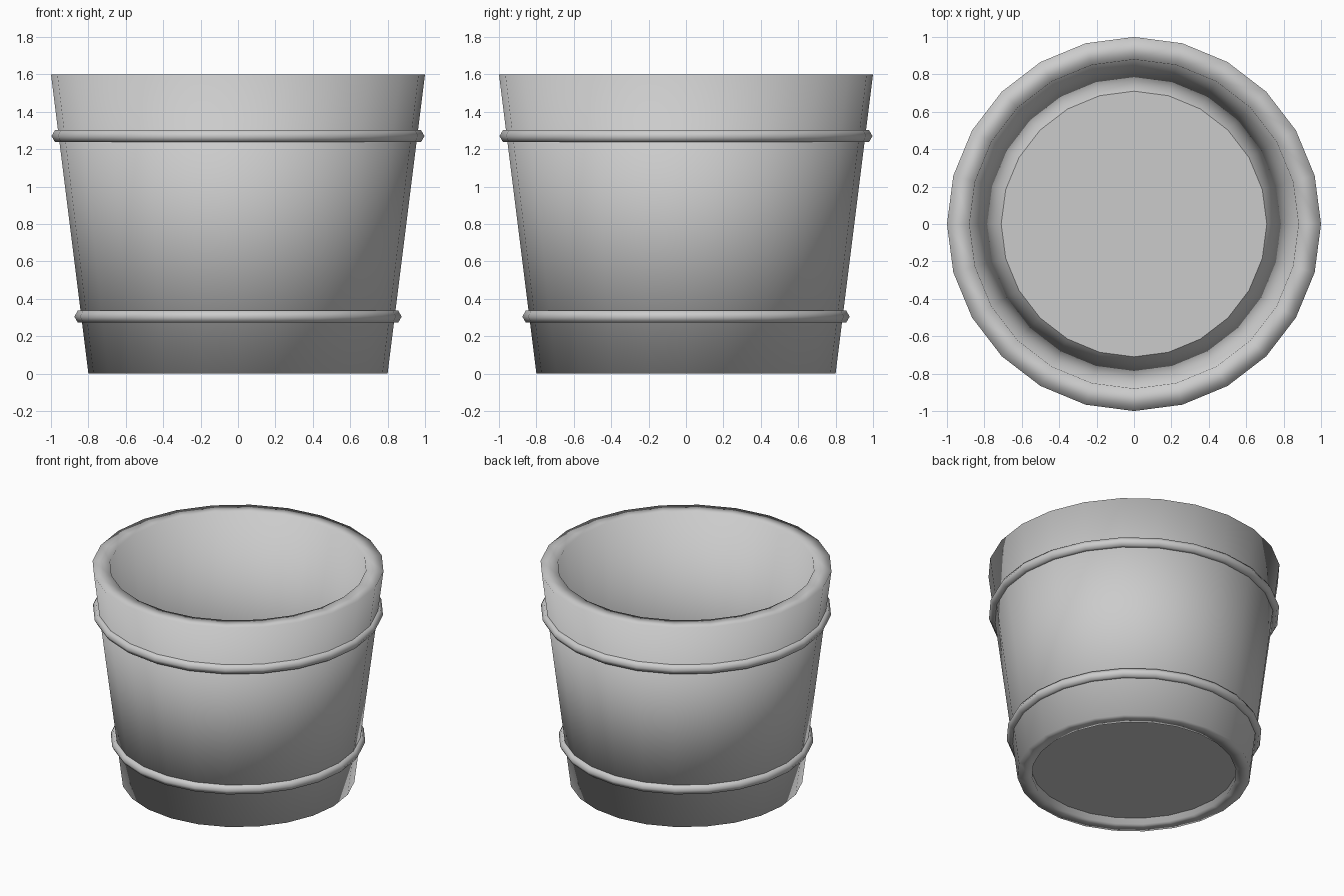
import bpy
import bmesh
from math import cos, sin, tau

SIDES = 24

old = bpy.data.objects.get("Cube")
if old:
    bpy.data.objects.remove(old, do_unlink=True)

# One plain grey for every part
grey = bpy.data.materials.new("plain_grey")
grey.use_nodes = True
colour = (0.6, 0.6, 0.6, 1)
grey.diffuse_color = colour
grey.node_tree.nodes["Principled BSDF"].inputs["Base Color"].default_value = colour


def lathe(name, profile, smooth=True):
    """Spin a closed (radius, height) profile around the z axis."""
    bm = bmesh.new()
    rings = [[bm.verts.new((r * cos(tau * i / SIDES), r * sin(tau * i / SIDES), z))
              for i in range(SIDES)] for r, z in profile]
    for lower, upper in zip(rings, rings[1:] + rings[:1]):
        for i in range(SIDES):
            j = (i + 1) % SIDES
            bm.faces.new((lower[i], lower[j], upper[j], upper[i]))
    bmesh.ops.recalc_face_normals(bm, faces=bm.faces)
    for face in bm.faces:
        face.smooth = smooth
    mesh = bpy.data.meshes.new(name)
    bm.to_mesh(mesh)
    bm.free()
    mesh.materials.append(grey)
    obj = bpy.data.objects.new(name, mesh)
    bpy.context.collection.objects.link(obj)
    return obj


# Tapered wall with a flat rim, shaded smooth all over
lathe("bucket_wall", [(0.8, 0), (1.0, 1.6), (0.88, 1.6), (0.7, 0)])

# Hoops with a six-sided section
for name, radius, height in (("lower_hoop", 0.838, 0.305), ("upper_hoop", 0.96, 1.27)):
    section = [(radius + 0.037 * cos(tau * k / 6), height + 0.037 * sin(tau * k / 6))
               for k in range(6)]
    lathe(name, section)

# Floor plate, set slightly above the bottom edge
bpy.ops.mesh.primitive_cylinder_add(vertices=SIDES, radius=0.73, depth=0.04,
                                    location=(0, 0, 0.07),
                                    rotation=(0, 0, tau / 4))
floor = bpy.context.object
floor.name = "bucket_floor"
floor.data.materials.append(grey)
